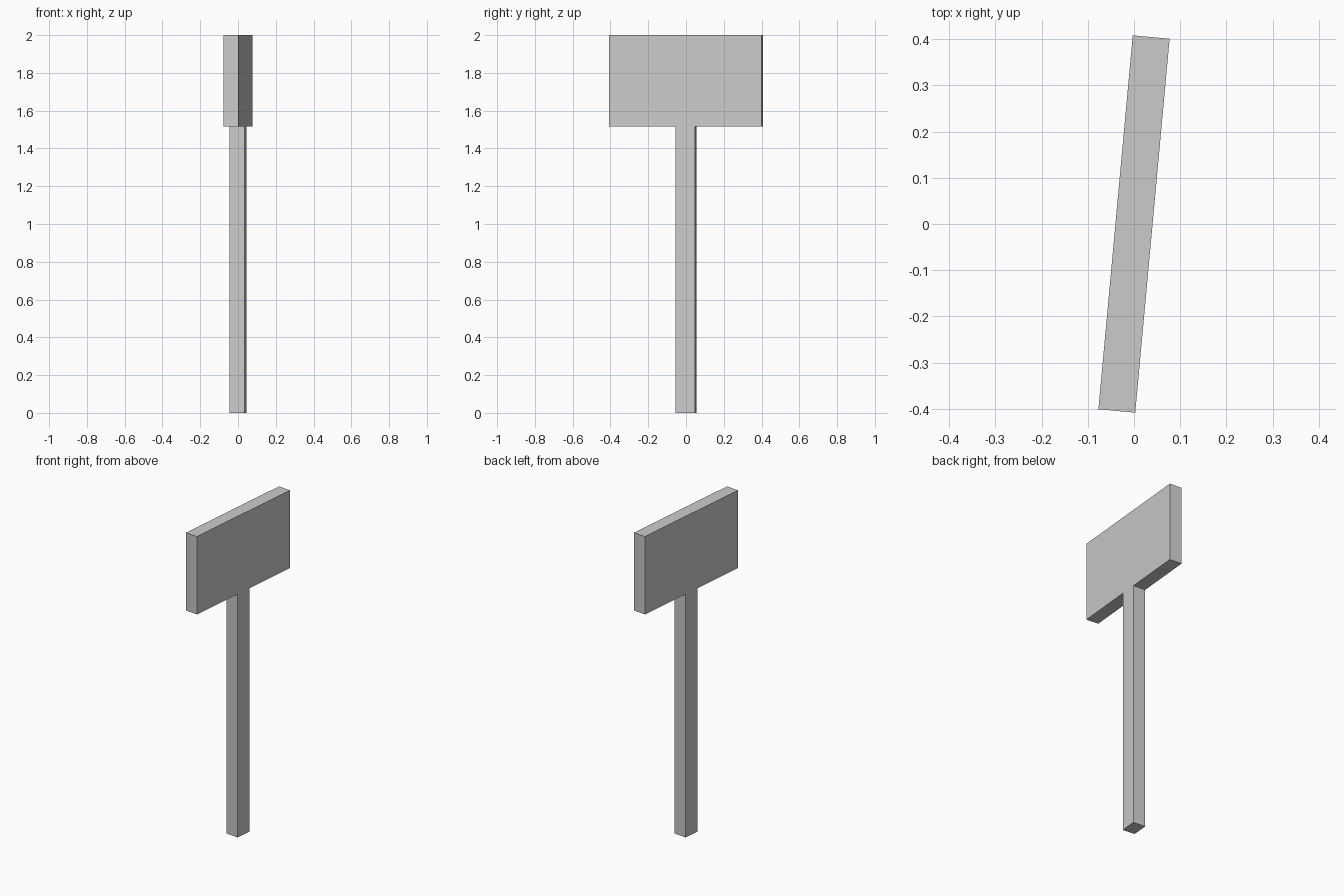
import bpy, bmesh, math
from mathutils import Matrix

if "Cube" in bpy.data.objects:
    bpy.data.objects.remove(bpy.data.objects["Cube"])

THICK, BOARD_W, POST_W = 0.08, 0.812, 0.103
BOARD_Z, TOP = 1.515, 2.0
TURN = math.radians(-5.25)

# One-piece signpost: T-shaped outline (y, z), mirrored across the middle
half = [(POST_W / 2, 0), (POST_W / 2, BOARD_Z), (BOARD_W / 2, BOARD_Z), (BOARD_W / 2, TOP)]
outline = half + [(-y, z) for y, z in reversed(half)]

# Extrude the outline through the thickness, then turn it slightly
bm = bmesh.new()
face = bm.faces.new([bm.verts.new((-THICK / 2, y, z)) for y, z in outline])
ext = bmesh.ops.extrude_face_region(bm, geom=[face], use_keep_orig=True)
moved = [g for g in ext["geom"] if isinstance(g, bmesh.types.BMVert)]
bmesh.ops.translate(bm, verts=moved, vec=(THICK, 0, 0))
bmesh.ops.recalc_face_normals(bm, faces=bm.faces)
bmesh.ops.transform(bm, matrix=Matrix.Rotation(TURN, 4, 'Z'), verts=bm.verts)

mesh = bpy.data.meshes.new("signpost")
bm.to_mesh(mesh)
bm.free()
bpy.context.collection.objects.link(bpy.data.objects.new("signpost", mesh))
